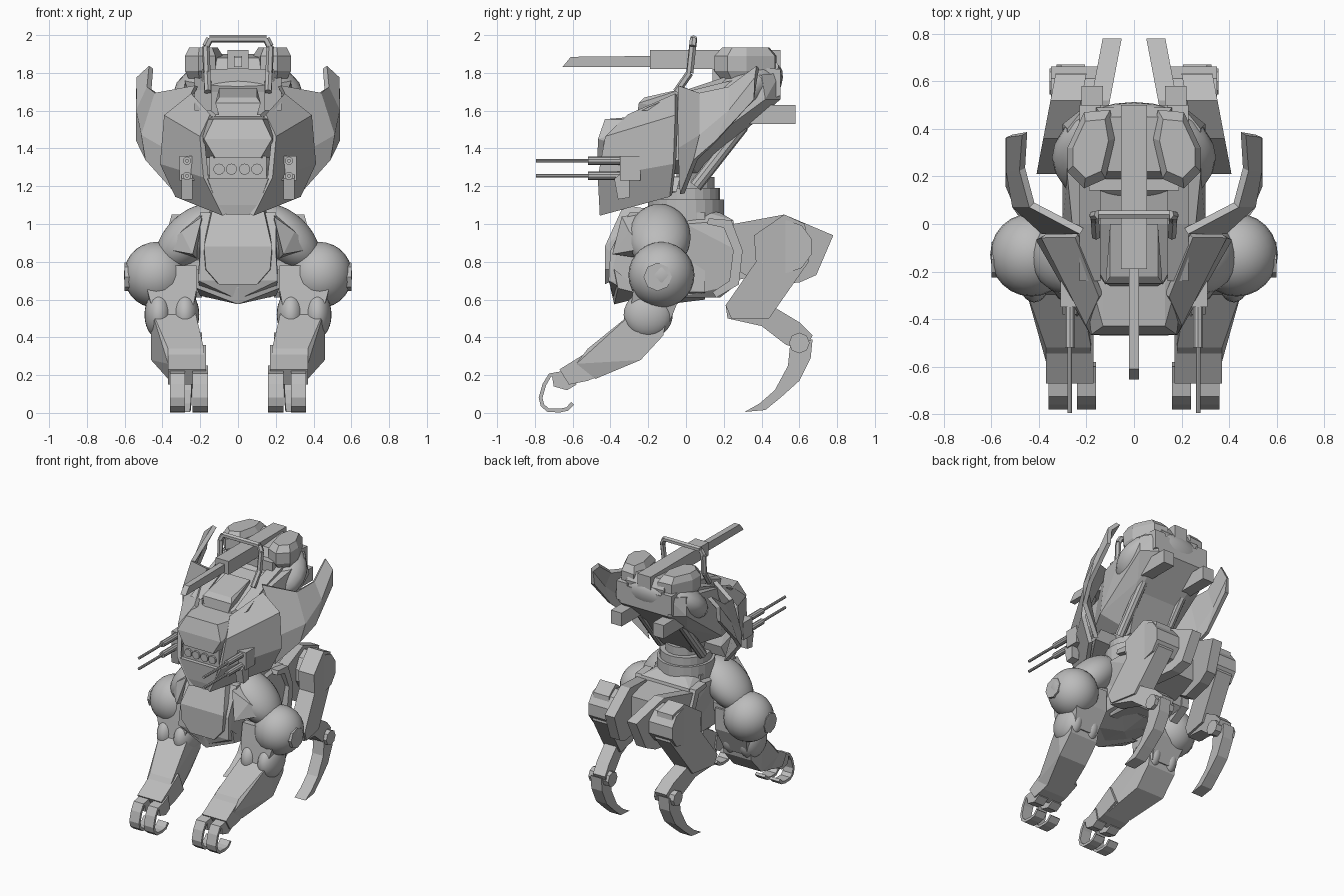
import bpy
import bmesh
from itertools import product
from mathutils import Euler, Matrix, Vector

default_cube = bpy.data.objects.get("Cube")
if default_cube:
    bpy.data.objects.remove(default_cube, do_unlink=True)

# One plain armour colour
armour = bpy.data.materials.new("armour_grey")
armour.use_nodes = True
armour_colour = (.5, .5, .5, 1)
armour.diffuse_color = armour_colour
for node in armour.node_tree.nodes:
    if node.type == "BSDF_PRINCIPLED":
        node.inputs["Base Color"].default_value = armour_colour


def finish(name, bm, mirror=True, smooth=False, thickness=0):
    """Turn a bmesh into a named object, mirrored left to right if asked."""
    bmesh.ops.recalc_face_normals(bm, faces=bm.faces[:])
    mesh = bpy.data.meshes.new(name)
    bm.to_mesh(mesh)
    bm.free()
    mesh.materials.append(armour)
    if smooth:
        mesh.shade_smooth()
    obj = bpy.data.objects.new(name, mesh)
    bpy.context.collection.objects.link(obj)
    if thickness:
        solid = obj.modifiers.new("thickness", "SOLIDIFY")
        solid.thickness = thickness
        solid.offset = 0
    if mirror:
        obj.modifiers.new("left_right", "MIRROR")
    return obj


def span(x_in, x_out, *profile):
    """Repeat a side profile at two widths."""
    return [(x, y, z) for x in (x_in, x_out) for y, z in profile]


def both(*points):
    """Points together with their reflections."""
    return list(points) + [(-x, y, z) for x, y, z in points]


def hull(name, points, mirror=True):
    """Faceted convex block around a few corner points."""
    bm = bmesh.new()
    for point in points:
        bm.verts.new(point)
    bmesh.ops.remove_doubles(bm, verts=bm.verts[:], dist=.0001)
    result = bmesh.ops.convex_hull(bm, input=bm.verts[:])
    spare = {g for g in result["geom_interior"] + result["geom_unused"]
             if isinstance(g, bmesh.types.BMVert)}
    bmesh.ops.delete(bm, geom=list(spare), context="VERTS")
    bmesh.ops.dissolve_limit(bm, angle_limit=.02, verts=bm.verts[:], edges=bm.edges[:])
    return finish(name, bm, mirror)


def box(name, xs, ys, zs, mirror=True):
    return hull(name, list(product(xs, ys, zs)), mirror)


def slab(name, x_in, x_out, profile, lean=0):
    """Side profile, possibly concave, extruded across x and splayed along y."""
    bm = bmesh.new()
    face = bm.faces.new([bm.verts.new((x_in, y, z)) for y, z in profile])
    extruded = bmesh.ops.extrude_face_region(bm, geom=[face])["geom"]
    moved = [g for g in extruded if isinstance(g, bmesh.types.BMVert)]
    bmesh.ops.translate(bm, verts=moved, vec=(x_out - x_in, 0, 0))
    for vert in bm.verts:
        vert.co.x += lean * vert.co.y
    return finish(name, bm)


def ball(name, centre, radii, turn=(0, 0, 0), mirror=True):
    bm = bmesh.new()
    matrix = (Matrix.Translation(centre) @ Euler(turn).to_matrix().to_4x4()
              @ Matrix.Diagonal((*radii, 1)))
    bmesh.ops.create_uvsphere(bm, u_segments=24, v_segments=14, radius=1, matrix=matrix)
    return finish(name, bm, mirror, smooth=True)


def rod(name, start, end, radius, sides=10, mirror=True):
    a, b = Vector(start), Vector(end)
    turn = (b - a).to_track_quat("Z", "Y").to_matrix().to_4x4()
    bm = bmesh.new()
    bmesh.ops.create_cone(bm, cap_ends=True, segments=sides, radius1=radius, radius2=radius,
                          depth=(b - a).length, matrix=Matrix.Translation((a + b) / 2) @ turn)
    return finish(name, bm, mirror)


def sheet(name, columns, thickness):
    """Bent armour plate through columns of points."""
    bm = bmesh.new()
    grid = [[bm.verts.new(point) for point in column] for column in columns]
    for near, far in zip(grid, grid[1:]):
        for i in range(len(near) - 1):
            bm.faces.new((near[i], far[i], far[i + 1], near[i + 1]))
    return finish(name, bm, True, thickness=thickness)


# Front legs: curled toes, ankle, shin, knee discs, upper leg and shoulder cap
toe_path = [(-.66, .21), (-.72, .2), (-.75, .15), (-.77, .08), (-.76, .04),
            (-.73, .015), (-.67, .012), (-.63, .02), (-.6, .05)]
for toe, x_in, x_out in (("inner_toe", .16, .24), ("outer_toe", .28, .36)):
    sheet(toe, [[(x, y, z) for x in (x_in, x_out)] for y, z in toe_path], .02)
    hull(toe + "_root", span(x_in, x_out, (-.71, .2), (-.6, .25), (-.58, .15), (-.63, .12), (-.7, .14)))
hull("front_ankle", span(.17, .37, (-.67, .23), (-.58, .27), (-.46, .36), (-.4, .22), (-.52, .17), (-.62, .15)))
hull("front_shin", span(.23, .46, (-.26, .55), (-.1, .52), (-.12, .41), (-.24, .28))
     + span(.18, .37, (-.52, .34), (-.58, .26), (-.48, .18)))
for side, x in (("inner", .28), ("outer", .42)):
    ball(side + "_knee_disc", (x, -.2, .52), (.075, .13, .125))
hull("front_upper_leg", span(.22, .48, (-.26, .78), (-.28, .65), (-.03, .62), (-.03, .78))
     + span(.25, .44, (-.3, .5), (-.1, .45)))
ball("shoulder_cap", (.432, -.13, .73), (.173, .175, .175))
rod("shoulder_boss", (.5, -.15, .72), (.6, -.15, .72), .075, sides=8)
rod("shoulder_axle", (.1, -.13, .8), (.4, -.13, .75), .09)
ball("shoulder_dome", (.25, -.14, .93), (.22, .165, .13), turn=(0, .75, 0))
hull("shoulder_skirt", [(.19, -.34, 1.04), (.3, -.3, .96), (.4, -.22, .87), (.24, -.39, .84),
                        (.2, -.2, 1.06), (.41, -.05, .86), (.2, -.1, .8)])

# Lower body: chest, breastplate, belly keel, pelvis and turning ring
hull("chest", both((.2, -.3, 1.06), (.2, -.4, .86), (.21, -.41, .7), (.2, -.3, .64), (.2, .1, .64),
                   (.19, .1, 1.06), (0, -.38, .6), (0, -.1, .575), (0, .1, .6)), mirror=False)
hull("breastplate", both((.13, -.33, 1.1), (.18, -.43, .88), (.17, -.43, .76), (.1, -.43, .68),
                         (.15, -.2, 1.08), (.18, -.3, .75)), mirror=False)
hull("chin_guard", both((.22, -.38, .76), (.22, -.36, .66), (0, -.4, .66), (0, -.38, .575),
                        (.2, -.2, .62)), mirror=False)
hull("pelvis", both((.22, .0, 1), (.2, .25, 1.02), (.22, .29, .85), (.2, .27, .68),
                    (.15, .18, .61), (.17, -.05, .61), (.12, .05, 1.08), (.12, .18, 1.06)), mirror=False)
slab("pelvis_rib", .19, .25, [(.12, 1.03), (.24, 1.02), (.3, .86), (.28, .68), (.16, .61),
                              (.14, .64), (.23, .7), (.25, .86), (.2, .98), (.11, 1)])
hull("hip_bridge", both((.14, .25, 1), (.12, .5, .98), (.12, .5, .75), (.14, .25, .7)), mirror=False)
rod("ring_base", (0, 0, 1), (0, 0, 1.13), .2, sides=24, mirror=False)
rod("turning_ring", (0, 0, 1.12), (0, 0, 1.19), .18, sides=24, mirror=False)
rod("ring_collar", (0, .02, 1.18), (0, .02, 1.25), .13, sides=16, mirror=False)

# Rear legs: hip fin, thigh, hip disc, shank, hock and hoof
slab("hip_fin", .2, .28, [(.25, 1), (.52, 1.05), (.78, .94), (.69, .73), (.6, .69), (.4, .68), (.28, .75)], lean=-.19)
slab("rear_thigh", .32, .45, [(.36, .94), (.52, 1.05), (.63, 1), (.65, .8), (.44, .5),
                              (.24, .5), (.21, .57), (.37, .8)], lean=-.19)
rod("hip_disc", (.15, .53, .88), (.35, .53, .88), .14, sides=10)
slab("rear_shank", .34, .44, [(.21, .57), (.4, .6), (.6, .48), (.67, .41), (.63, .33),
                              (.53, .36), (.4, .46), (.22, .5)], lean=-.2)
rod("hock", (.19, .6, .37), (.355, .6, .37), .055, sides=8)
slab("rear_hoof", .27, .36, [(.55, .35), (.67, .39), (.66, .29), (.6, .17), (.5, .08),
                             (.42, .015), (.31, .005), (.39, .05), (.47, .12), (.54, .25)], lean=-.05)

# Cab: neck, core, canopy, face, jaw and hood
hull("neck", both((.12, -.05, 1.2), (.12, .1, 1.22), (.2, -.05, 1.42), (.2, .3, 1.5)), mirror=False)
hull("cab_core", both((.12, -.25, 1.58), (.26, 0, 1.7), (.28, .2, 1.75), (.28, .4, 1.79), (.3, .42, 1.66),
                      (.2, .5, 1.8), (.2, .5, 1.66), (.22, .3, 1.5), (.14, .06, 1.27), (.3, 0, 1.35),
                      (.14, -.35, 1.25)), mirror=False)
hull("canopy", both((.13, -.43, 1.555), (.18, -.465, 1.45), (.12, -.47, 1.35), (.13, -.25, 1.57),
                    (.22, -.1, 1.55), (.22, -.1, 1.35)), mirror=False)
box("face_panel", (-.15, .15), (-.44, -.2), (1.22, 1.36), mirror=False)
for x in (.035, .1):
    rod("face_sensor", (x, -.4, 1.29), (x, -.455, 1.29), .03)
hull("jaw", both((.16, -.465, 1.24), (.11, -.455, 1.1), (.06, -.445, 1.05), (.18, -.2, 1.26),
                 (.3, -.05, 1.17), (.27, -.03, 1.25)), mirror=False)
hull("hood_sensor", both((.1, -.26, 1.57), (.12, -.25, 1.64), (.1, -.22, 1.67),
                         (.1, 0, 1.72), (.1, 0, 1.6)), mirror=False)
slab("hood_rail", .14, .23, [(-.24, 1.6), (0, 1.71), (.36, 1.83), (.5, 1.82), (.5, 1.68), (.3, 1.6), (0, 1.6)])

# Shield plates: cheek beside the canopy and swept wing behind it
sheet("cheek_shield", [
    [(.07, -.45, 1.05), (.17, -.46, 1.25), (.19, -.42, 1.46), (.14, -.3, 1.57)],
    [(.32, -.08, 1.15), (.4, -.06, 1.32), (.38, -.05, 1.57), (.24, -.05, 1.68)]], .03)
sheet("swept_wing", [
    [(.32, -.02, 1.16), (.38, -.03, 1.4), (.22, -.03, 1.73)],
    [(.48, .05, 1.34), (.5, .08, 1.47), (.43, .08, 1.69)],
    [(.525, .16, 1.44), (.525, .23, 1.6), (.47, .23, 1.72)],
    [(.525, .36, 1.66), (.525, .37, 1.77), (.46, .38, 1.83)]], .03)

# Rear of the cab: rounded engine dome and exhaust blocks
ball("engine_dome", (0, .28, 1.68), (.345, .27, .15), turn=(.65, 0, 0), mirror=False)
box("exhaust_block", (.13, .22), (.3, .58), (1.53, 1.63))
rod("neck_piston", (.17, .05, 1.2), (.17, .3, 1.52), .035)

# Twin guns on each side
box("gun_mount", (.2, .31), (-.35, -.24), (1.23, 1.36))
hull("gun_arm", span(.24, .3, (-.38, 1.24), (-.36, 1.13), (-.3, 1.14), (-.3, 1.3)))
for z in (1.255, 1.335):
    rod("gun_sleeve", (.27, -.52, z), (.27, -.28, z), .022)
    rod("gun_barrel", (.27, -.795, z), (.27, -.5, z), .01, sides=8)

# Top turret: base, long cannon, side pods and roll frame
box("turret_base", (-.19, .19), (.14, .48), (1.69, 1.82), mirror=False)
hull("turret_body", both((.13, .18, 1.8), (.11, .22, 1.88), (.13, .45, 1.9), (.16, .49, 1.84),
                         (.16, .48, 1.75)), mirror=False)
box("cannon_housing", (-.055, .055), (-.19, .5), (1.82, 1.92), mirror=False)
hull("cannon_barrel", span(-.022, .022, (-.655, 1.83), (-.61, 1.885), (-.15, 1.89), (-.15, 1.83)), mirror=False)
pod_plan = [(.28, .32), (.21, .47), (.1, .48), (.08, .36), (.12, .19), (.21, .15), (.28, .22)]
pod_middle = Vector((.19, .32))
pod_corners = []
for z, scale in ((1.77, .8), (1.81, 1), (1.89, 1), (1.935, .75)):
    pod_corners += [(*pod_middle.lerp(Vector(corner), scale), z) for corner in pod_plan]
hull("turret_pod", pod_corners)
frame = [(.16, -.05, 1.7), (.165, .02, 1.8), (.17, .035, 1.94), (.15, .04, 1.98), (0, .04, 1.98)]
for low, high in zip(frame, frame[1:]):
    rod("roll_frame", low, high, .02, sides=6)
